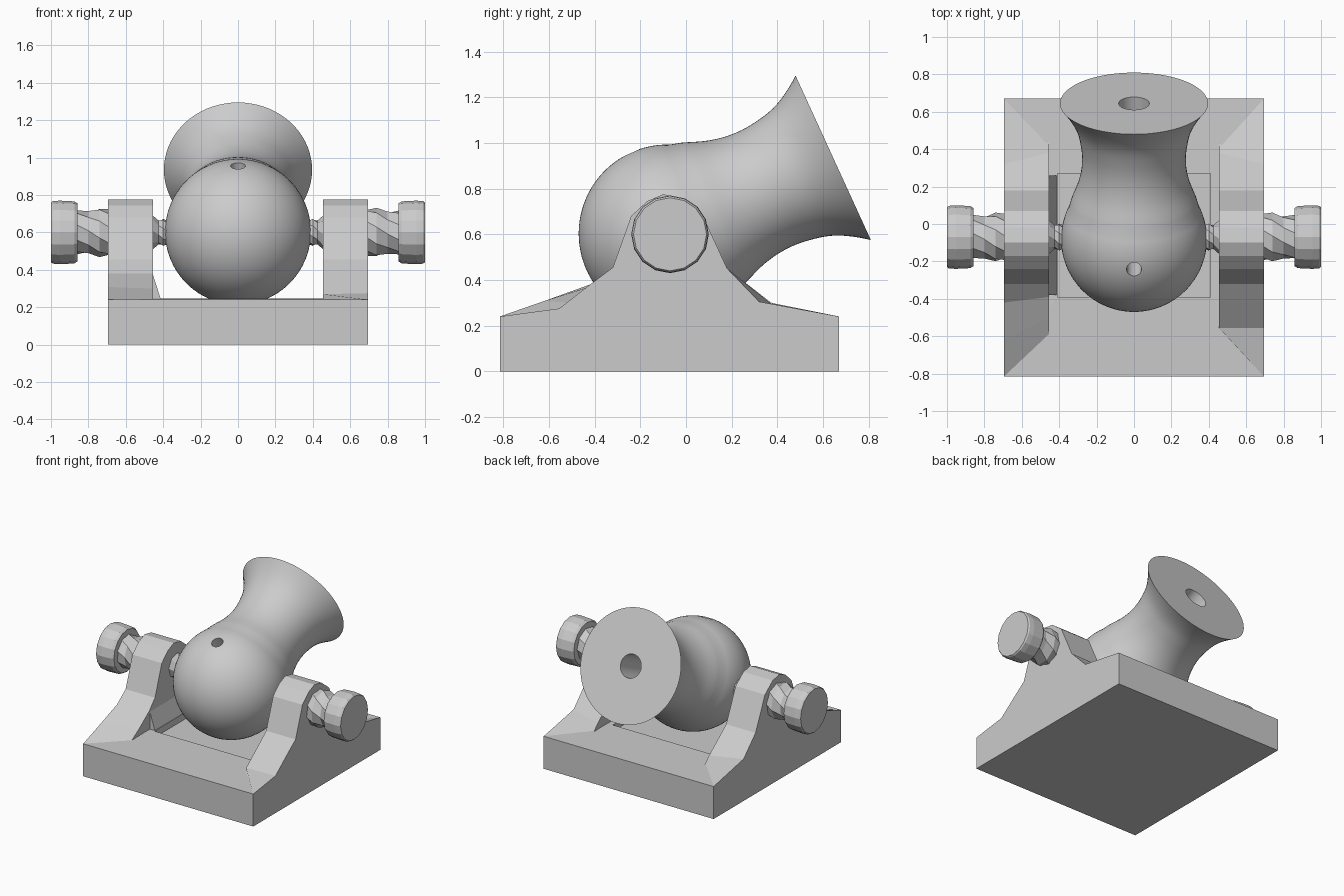
import bpy, bmesh, math
from mathutils import Vector, Matrix

cube = bpy.data.objects.get("Cube")
if cube:
    bpy.data.objects.remove(cube, do_unlink=True)

grey = bpy.data.materials.new("light grey")
grey.use_nodes = True
grey.diffuse_color = (0.6, 0.6, 0.6, 1)
grey.node_tree.nodes["Principled BSDF"].inputs["Base Color"].default_value = (0.6, 0.6, 0.6, 1)


def loft(name, rings, smooth=False):
    """Skin a stack of equal rings and cap both ends."""
    bm = bmesh.new()
    loops = [[bm.verts.new(p) for p in ring] for ring in rings]
    for a, b in zip(loops, loops[1:]):
        for i in range(len(a)):
            j = (i + 1) % len(a)
            bm.faces.new((a[i], a[j], b[j], b[i]))
    bm.faces.new(loops[0])
    bm.faces.new(loops[-1])
    bmesh.ops.recalc_face_normals(bm, faces=bm.faces)
    mesh = bpy.data.meshes.new(name)
    bm.to_mesh(mesh)
    bm.free()
    mesh.materials.append(grey)
    obj = bpy.data.objects.new(name, mesh)
    bpy.context.collection.objects.link(obj)
    if smooth:
        shade(obj)
    return obj


def activate(obj):
    bpy.ops.object.select_all(action='DESELECT')
    obj.select_set(True)
    bpy.context.view_layer.objects.active = obj


def shade(obj):
    activate(obj)
    bpy.ops.object.shade_smooth_by_angle(angle=math.radians(35))


def turned(profile, sides, matrix, twist=0.0):
    """Rings for a (distance, radius) profile turned about local z."""
    step = math.tau / sides
    return [[matrix @ Vector((r * math.cos(i * step + k * twist),
                              r * math.sin(i * step + k * twist), s))
             for i in range(sides)] for k, (s, r) in enumerate(profile)]


def rect(x, y0, y1, z):
    return [(-x, y0, z), (x, y0, z), (x, y1, z), (-x, y1, z)]


# Base slab with a shallow recess under the ball
loft("base", [rect(0.695, -0.815, 0.67, 0), rect(0.695, -0.815, 0.67, 0.24),
              rect(0.41, -0.39, 0.27, 0.247), rect(0.41, -0.39, 0.27, 0.2)])

# Barrel: round breech, waisted neck, flared muzzle and bore
R = 0.39
centre = Vector((0, -0.08, 0.603))
tilt = math.radians(24.6)
aim = Matrix.Translation(centre) @ Matrix.Rotation(tilt - math.pi / 2, 4, 'X')
ball = [(-R * math.cos(a), R * math.sin(a))
        for a in (math.radians(2 + 3.8 * k) for k in range(31))]


def neck(points, count):
    """Smooth Catmull-Rom curve through the neck points."""
    out = []
    for p0, p1, p2, p3 in zip(points, points[1:], points[2:], points[3:]):
        for k in range(count):
            t = k / count
            out.append(tuple(0.5 * (2 * b + (c - a) * t + (2*a - 5*b + 4*c - d) * t*t
                                    + (3*b - a - 3*c + d) * t**3)
                             for a, b, c, d in zip(p0, p1, p2, p3)))
    return out


flare = neck([(0.1, 0.377), (0.22, 0.337), (0.333, 0.296), (0.44, 0.278), (0.55, 0.284),
              (0.67, 0.316), (0.797, 0.396), (0.9, 0.5)], 5)
bore = [(0.797, 0.396), (0.797, 0.082), (-0.08, 0.082)]
barrel = loft("barrel", turned([p for p in ball if p[0] < 0.2] + flare + bore, 72, aim))

# Touch hole square to the bore
up = Matrix.Translation(centre) @ Matrix.Rotation(tilt, 4, 'X')
drill = loft("touch_hole_cutter", turned([(0.02, 0.04), (0.6, 0.04)], 20, up))
cut = barrel.modifiers.new("touch_hole", 'BOOLEAN')
cut.operation, cut.solver, cut.object = 'DIFFERENCE', 'EXACT', drill
activate(barrel)
bpy.ops.object.modifier_apply(modifier=cut.name)
bpy.data.objects.remove(drill, do_unlink=True)
shade(barrel)

# Cheeks: upper outlines of outer and inner faces, as (y, z)
crown = [(-0.32, 0.455), (-0.24, 0.68), (-0.17, 0.745), (-0.10, 0.775),
         (-0.02, 0.76), (0.07, 0.69), (0.18, 0.45)]
left_outer = [(-0.815, 0.24), (-0.555, 0.275), (-0.42, 0.38)] + crown + [(0.32, 0.305), (0.67, 0.24)]
left_inner = [(-0.56, 0.24), (-0.555, 0.27), (-0.42, 0.375)] + crown + [(0.38, 0.29), (0.43, 0.24)]
right_outer = [(-0.815, 0.24), (-0.62, 0.308), (-0.42, 0.38)] + crown + [(0.32, 0.31), (0.67, 0.24)]
right_inner = [(-0.595, 0.24), (-0.5, 0.3), (-0.39, 0.38)] + crown + [(0.38, 0.295), (0.44, 0.24)]


def cheek(name, side, outer, inner):
    foot = [(0.4, 0.21), (-0.5, 0.21)]
    loft(name, [[(side * x, y, z) for y, z in line + foot]
                for x, line in ((0.695, outer), (0.455, inner))])


cheek("left_cheek", 1, left_outer, left_inner)
cheek("right_cheek", -1, right_outer, right_inner)

# Sloping foot inside the right cheek
loft("right_cheek_foot", [[(-0.46, y, 0.39), (-0.412, y, 0.24), (-0.46, y, 0.24)]
                          for y in (-0.38, 0.26)])

# Trunnions: rough shaft, collar and round end cap on each side
shaft = [(0.37, 0.06), (0.40, 0.075), (0.425, 0.065), (0.46, 0.095)]
collar = [(0.68, 0.125), (0.74, 0.132), (0.80, 0.115), (0.87, 0.12)]
cap = [(0.858, 0.155), (0.875, 0.166), (0.955, 0.17), (0.99, 0.167), (1.0, 0.16)]
for label, side in (("left", 1), ("right", -1)):
    out = Matrix.Translation((0, -0.07, 0.6)) @ Matrix.Rotation(side * math.pi / 2, 4, 'Y')
    loft(label + "_trunnion_shaft", turned(shaft, 8, out, 0.3))
    loft(label + "_trunnion_collar", turned(collar, 9, out, 0.3))
    loft(label + "_trunnion_cap", turned(cap, 16, out))
